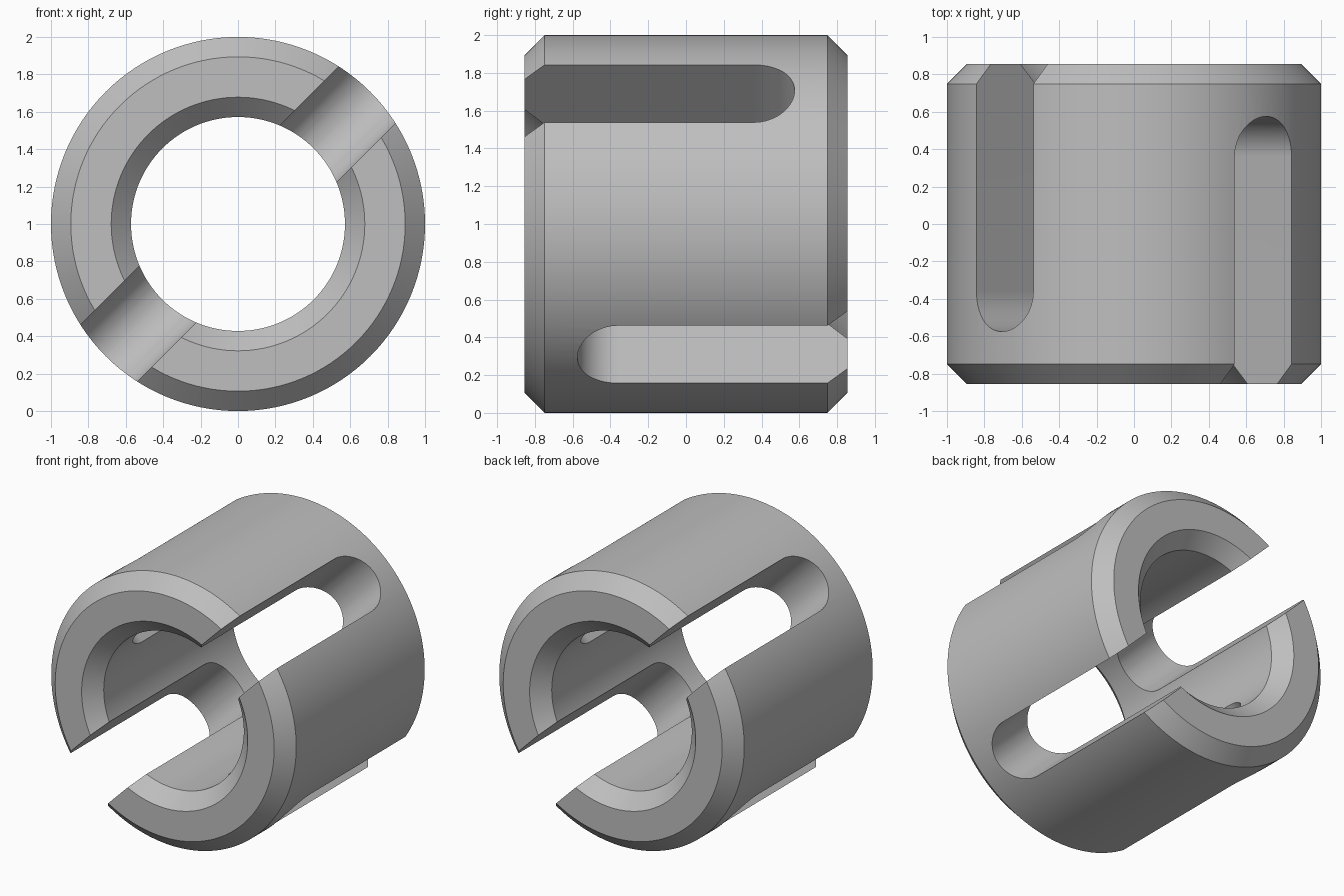
import bpy, bmesh
from math import pi, sin, cos, radians
from mathutils import Matrix, Vector

if "Cube" in bpy.data.objects:
    bpy.data.objects.remove(bpy.data.objects["Cube"], do_unlink=True)

OUTER, BORE, HALF_LEN, CHAMFER = 1.0, 0.572, 0.855, 0.106
SLOT_R, SLOT_END = 0.215, 0.575
SEGMENTS = 128

grey = bpy.data.materials.new("plain grey")
grey.use_nodes = True
colour = (0.52, 0.52, 0.52, 1)
grey.diffuse_color = colour
grey.node_tree.nodes["Principled BSDF"].inputs["Base Color"].default_value = colour


def make_object(name, bm):
    bmesh.ops.recalc_face_normals(bm, faces=bm.faces)
    mesh = bpy.data.meshes.new(name)
    bm.to_mesh(mesh)
    bm.free()
    mesh.materials.append(grey)
    obj = bpy.data.objects.new(name, mesh)
    bpy.context.collection.objects.link(obj)
    return obj


def make_sleeve():
    # Chamfered wall section as (radius, y), spun about the y axis
    inner = HALF_LEN - CHAMFER
    profile = [(BORE, -inner), (BORE + CHAMFER, -HALF_LEN),
               (OUTER - CHAMFER, -HALF_LEN), (OUTER, -inner)]
    profile += [(r, -y) for r, y in reversed(profile)]
    bm = bmesh.new()
    rings = []
    for i in range(SEGMENTS):
        a = 2 * pi * i / SEGMENTS
        rings.append([bm.verts.new((r * cos(a), y, r * sin(a))) for r, y in profile])
    n = len(profile)
    for i in range(SEGMENTS):
        a, b = rings[i], rings[(i + 1) % SEGMENTS]
        for j in range(n):
            k = (j + 1) % n
            bm.faces.new((a[j], a[k], b[k], b[j]))
    bmesh.ops.translate(bm, verts=bm.verts, vec=(0, 0, OUTER))
    return make_object("slotted_sleeve", bm)


def make_slot_cutter(name, facing, tilt):
    # Round-ended bar passing through both walls, open at one end
    bm = bmesh.new()
    steps = 32
    outline = [(SLOT_R * cos(pi * i / steps),
                SLOT_END - SLOT_R + SLOT_R * sin(pi * i / steps))
               for i in range(steps + 1)]
    outline += [(-SLOT_R, -1.2), (SLOT_R, -1.2)]
    face = bm.faces.new([bm.verts.new((x, facing * y, -1.5)) for x, y in outline])
    grown = bmesh.ops.extrude_face_region(bm, geom=[face])["geom"]
    bmesh.ops.translate(bm, vec=(0, 0, 3),
                        verts=[v for v in grown if isinstance(v, bmesh.types.BMVert)])
    turn = Matrix.Translation(Vector((0, 0, OUTER))) @ Matrix.Rotation(radians(tilt), 4, 'Y')
    bmesh.ops.transform(bm, matrix=turn, verts=bm.verts)
    cutter = make_object(name, bm)
    cutter.hide_render = True
    return cutter


sleeve = make_sleeve()
cutters = [make_slot_cutter("front_slot_cutter", 1, 45),
           make_slot_cutter("back_slot_cutter", -1, -45)]

# Cut the crossing slot pairs and bake the result
bpy.ops.object.select_all(action='DESELECT')
bpy.context.view_layer.objects.active = sleeve
sleeve.select_set(True)
for cutter in cutters:
    mod = sleeve.modifiers.new("slot", 'BOOLEAN')
    mod.operation = 'DIFFERENCE'
    mod.solver = 'EXACT'
    mod.object = cutter
    bpy.ops.object.modifier_apply(modifier=mod.name)
for cutter in cutters:
    bpy.data.objects.remove(cutter, do_unlink=True)

bpy.ops.object.shade_smooth_by_angle(angle=radians(30))
